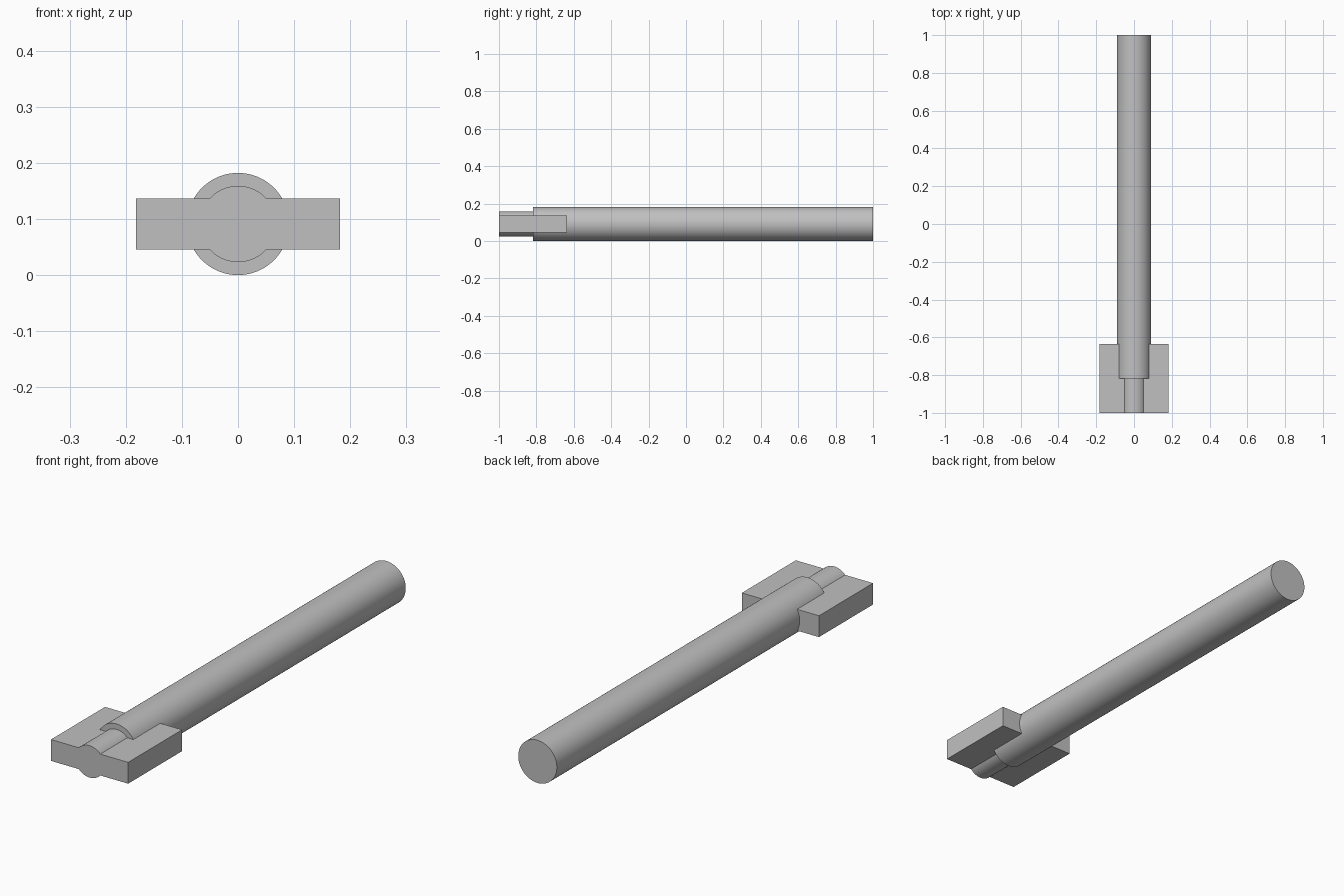
import bpy
import math

cube = bpy.data.objects.get("Cube")
if cube:
    bpy.data.objects.remove(cube, do_unlink=True)

AXIS_Z = 0.091      # height of the shaft axis
FRONT = -1.0

grey = bpy.data.materials.new("plain grey")
grey.use_nodes = True
colour = (0.53, 0.53, 0.53, 1.0)
grey.diffuse_color = colour
grey.node_tree.nodes["Principled BSDF"].inputs["Base Color"].default_value = colour


def rod(name, radius, y0, y1):
    """Cylinder lying along y between y0 and y1."""
    bpy.ops.mesh.primitive_cylinder_add(
        vertices=96, radius=radius, depth=y1 - y0,
        location=(0, (y0 + y1) / 2, AXIS_Z), rotation=(math.pi / 2, 0, 0))
    return finish(name)


def block(name, width, height, y0, y1):
    """Box centred on the shaft axis between y0 and y1."""
    bpy.ops.mesh.primitive_cube_add(size=1, location=(0, (y0 + y1) / 2, AXIS_Z))
    bpy.context.object.scale = (width, y1 - y0, height)
    return finish(name)


def finish(name):
    obj = bpy.context.object
    obj.name = name
    obj.data.materials.append(grey)
    bpy.ops.object.transform_apply(location=True, rotation=True, scale=True)
    return obj


# Long shaft, narrower tip and the flat crosswise key blade
shaft = rod("shaft", 0.091, -0.818, 1.0)
tip = rod("tip", 0.068, FRONT, -0.75)
blade = block("blade", 0.364, 0.091, FRONT, -0.636)

# Fuse the parts into one solid
for part in (tip, blade):
    union = shaft.modifiers.new("join " + part.name, 'BOOLEAN')
    union.operation = 'UNION'
    union.solver = 'EXACT'
    union.object = part

bpy.ops.object.select_all(action='DESELECT')
shaft.select_set(True)
bpy.context.view_layer.objects.active = shaft
for modifier in list(shaft.modifiers):
    bpy.ops.object.modifier_apply(modifier=modifier.name)
for part in (tip, blade):
    bpy.data.objects.remove(part, do_unlink=True)

# Smooth round sides, sharp rims
bpy.ops.object.shade_smooth_by_angle(angle=math.radians(30))
shaft.name = "bladed_shaft"
